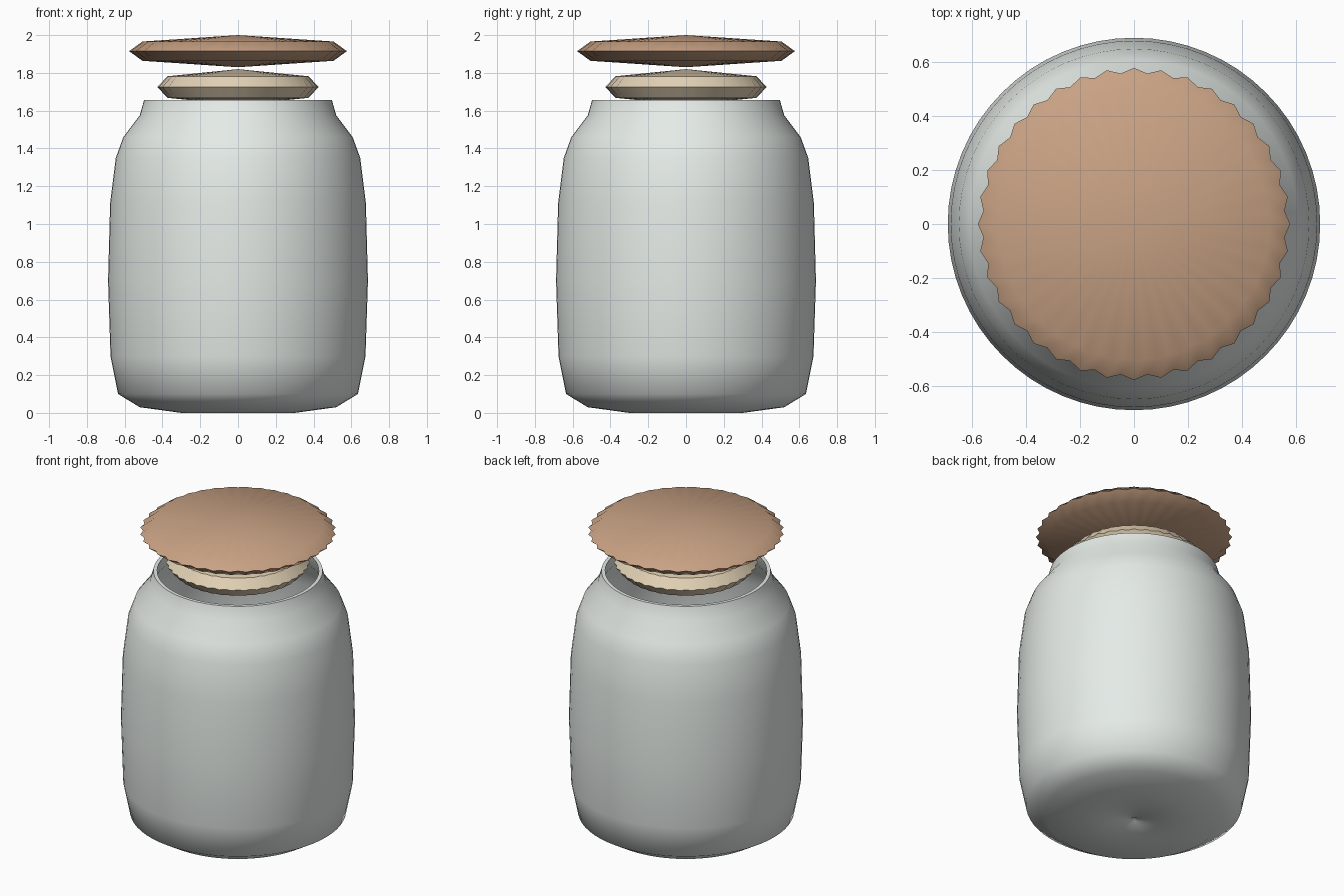
import bpy, math

if "Cube" in bpy.data.objects:
    bpy.data.objects.remove(bpy.data.objects["Cube"])


def paint(ob, name, color):
    m = bpy.data.materials.new(name)
    m.diffuse_color = color
    m.use_nodes = True
    m.node_tree.nodes["Principled BSDF"].inputs["Base Color"].default_value = m.diffuse_color
    ob.data.materials.append(m)


def lathe(name, profile, seg, flute=0.0, angle=50):
    """Spin (radius, z, flute weight) points around z; radius 0 makes a pole."""
    verts, rings, faces = [], [], []
    for r, z, w in profile:
        start = len(verts)
        if r == 0:
            verts.append((0, 0, z))
            rings.append([start] * seg)
            continue
        for i in range(seg):
            a = 2 * math.pi * i / seg
            q = r + flute * w * (1 if i % 2 == 0 else -1)
            verts.append((q * math.cos(a), q * math.sin(a), z))
        rings.append(list(range(start, start + seg)))
    for a, b in zip(rings, rings[1:]):
        for i in range(seg):
            j = (i + 1) % seg
            faces.append(tuple(dict.fromkeys((a[i], a[j], b[j], b[i]))))
    me = bpy.data.meshes.new(name)
    me.from_pydata(verts, [], faces)
    me.update()
    ob = bpy.data.objects.new(name, me)
    bpy.context.collection.objects.link(ob)
    bpy.ops.object.select_all(action='DESELECT')
    ob.select_set(True)
    bpy.context.view_layer.objects.active = ob
    bpy.ops.object.shade_smooth_by_angle(angle=math.radians(angle))
    return ob


# Hollow jar: outside wall upward, over the lip, then the inside wall down
outer = [(0.02, 0.0), (0.3, 0.0), (0.52, 0.03), (0.635, 0.10), (0.675, 0.30),
         (0.688, 0.70), (0.677, 1.11), (0.647, 1.35), (0.607, 1.46),
         (0.52, 1.575), (0.497, 1.657)]
inner = [(0.475, 1.657), (0.498, 1.565), (0.588, 1.445), (0.625, 1.34),
         (0.655, 1.11), (0.665, 0.70), (0.653, 0.31), (0.62, 0.115),
         (0.51, 0.052), (0.3, 0.025)]
jar = lathe("jar", [(0, 0.02, 0)] + [(r, z, 0) for r, z in outer + inner]
            + [(0, 0.025, 0)], 64)
paint(jar, "pale_glass", (0.78, 0.83, 0.8, 1))


# Fluted biscuits, rim in the middle of the height
def biscuit(name, r, z, h, color):
    prof = [(0, z - h, 0), (r * 0.87, z - h * 0.6, 0.5), (r * 0.985, z, 1),
            (r * 0.87, z + h * 0.6, 0.5), (0, z + h, 0)]
    paint(lathe(name, prof, 72, r * 0.016, 40), name + "_colour", color)


biscuit("lower_biscuit", 0.426, 1.725, 0.095, (0.76, 0.64, 0.46, 1))
biscuit("upper_biscuit", 0.576, 1.915, 0.085, (0.58, 0.36, 0.23, 1))
